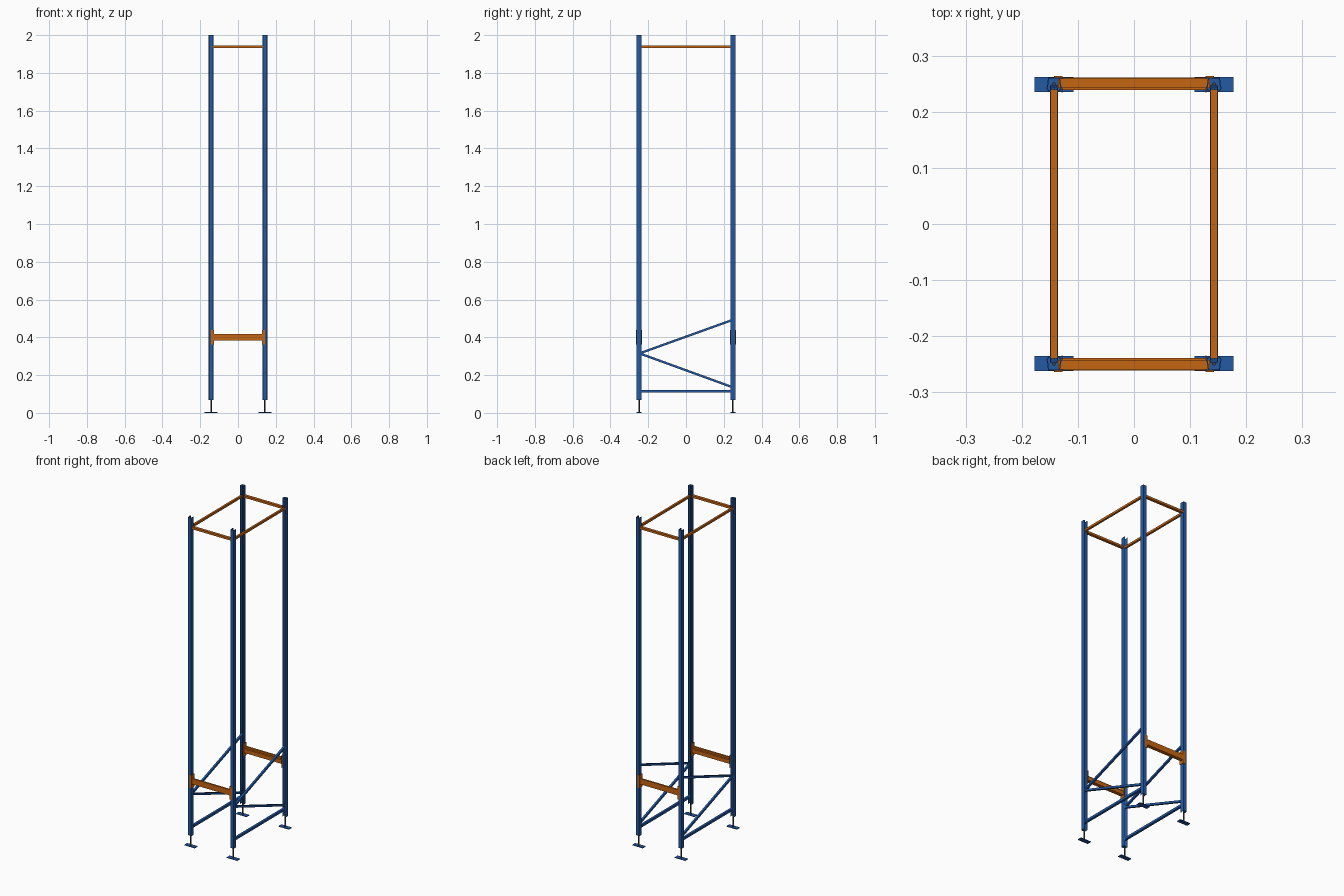
import bpy, bmesh
from mathutils import Vector

if "Cube" in bpy.data.objects:
    bpy.data.objects.remove(bpy.data.objects["Cube"])

PX, PY = 0.1425, 0.2485      # post centres
H = 0.013                    # half post width


def material(name, col):
    m = bpy.data.materials.new(name)
    m.diffuse_color = (*col, 1)
    m.use_nodes = True
    m.node_tree.nodes["Principled BSDF"].inputs["Base Color"].default_value = m.diffuse_color
    return m


BLUE = material("blue paint", (0.017, 0.10, 0.37))
ORANGE = material("orange paint", (0.56, 0.13, 0.006))
STEEL = material("dark steel", (0.05, 0.055, 0.06))


def finish(name, bm, mat):
    bmesh.ops.recalc_face_normals(bm, faces=bm.faces[:])
    me = bpy.data.meshes.new(name)
    bm.to_mesh(me)
    bm.free()
    me.materials.append(mat)
    ob = bpy.data.objects.new(name, me)
    bpy.context.collection.objects.link(ob)
    return ob


def prism(name, pts, offset, mat):
    """Closed planar outline swept along an offset."""
    bm = bmesh.new()
    face = bm.faces.new([bm.verts.new(p) for p in pts])
    r = bmesh.ops.extrude_face_region(bm, geom=[face], use_keep_orig=True)
    verts = [v for v in r["geom"] if isinstance(v, bmesh.types.BMVert)]
    bmesh.ops.translate(bm, vec=offset, verts=verts)
    return finish(name, bm, mat)


def box(name, lo, hi, mat):
    (x0, y0, z0), (x1, y1, z1) = lo, hi
    return prism(name, [(x0, y0, z0), (x1, y0, z0), (x1, y1, z0), (x0, y1, z0)],
                 (0, 0, z1 - z0), mat)


def bar(name, a, b, w, h, mat):
    """Rectangular bar between two points in a side plane."""
    a, b = Vector(a), Vector(b)
    d = b - a
    sx = Vector((w / 2, 0, 0))
    up = d.cross(Vector((1, 0, 0))).normalized() * h / 2
    return prism(name, [a - sx - up, a + sx - up, a + sx + up, a - sx + up], d, mat)


# Open post section: v runs from the outer face (-H) to the open inner side (H)
half = [(0.0105, -H), (H, 0.004), (H, 0.008), (0.010, H), (0.0075, H),
        (0.0075, 0.011), (0.009, 0.011), (0.011, 0.007), (0.009, -0.011)]
section = half + [(-u, v) for u, v in reversed(half)]

for sx, side in ((-1, "left"), (1, "right")):
    for sy, end in ((-1, "front"), (1, "back")):
        tag = f"{end}_{side}"
        cx, cy = sx * PX, sy * PY
        # upright post
        prism(f"post_{tag}", [(cx + u, cy - sy * v, 0.068) for u, v in section],
              (0, 0, 1.932), BLUE)
        # foot plate, levelling rod and collar
        box(f"foot_plate_{tag}", (cx - 0.035, cy - 0.0135, 0),
            (cx + 0.035, cy + 0.0135, 0.004), BLUE)
        bm = bmesh.new()
        bmesh.ops.create_cone(bm, cap_ends=True, segments=12, radius1=0.0038,
                              radius2=0.0038, depth=0.07)
        bmesh.ops.translate(bm, vec=(cx, cy, 0.039), verts=bm.verts[:])
        finish(f"levelling_rod_{tag}", bm, STEEL)
        # angled beam connector: plate on the outer face and plate on the inner flank
        xs = sorted((sx * 0.127, sx * 0.1295))
        ys = sorted((sy * 0.234, sy * 0.2635))
        box(f"connector_side_{tag}", (xs[0], ys[0], 0.362), (xs[1], ys[1], 0.44), ORANGE)
        xs = sorted((sx * 0.127, sx * 0.143))
        ys = sorted((sy * 0.2615, sy * 0.2635))
        box(f"connector_face_{tag}", (xs[0], ys[0], 0.362), (xs[1], ys[1], 0.44), ORANGE)

    # side frame bracing
    x = sx * PX
    y = 0.246
    bar(f"bottom_strut_{side}", (x, -y, 0.115), (x, y, 0.115), 0.014, 0.014, BLUE)
    bar(f"upper_brace_{side}", (x, -y, 0.315), (x, y, 0.492), 0.012, 0.012, BLUE)
    bar(f"lower_brace_{side}", (x, -y, 0.315), (x, y, 0.136), 0.012, 0.012, BLUE)
    # top side rail
    bar(f"top_side_rail_{side}", (x, -0.24, 1.939), (x, 0.24, 1.939), 0.012, 0.013, ORANGE)

for sy, end in ((-1, "front"), (1, "back")):
    # stepped load beam, with the ledge on the inside
    prof = [(0.261, 0.384), (0.261, 0.418), (0.250, 0.418), (0.250, 0.408),
            (0.239, 0.408), (0.239, 0.384)]
    prism(f"load_beam_{end}", [(-0.128, sy * y, z) for y, z in prof], (0.256, 0, 0), ORANGE)
    # top tie beam
    ys = sorted((sy * 0.242, sy * 0.259))
    box(f"top_tie_{end}", (-0.135, ys[0], 1.932), (0.135, ys[1], 1.945), ORANGE)
